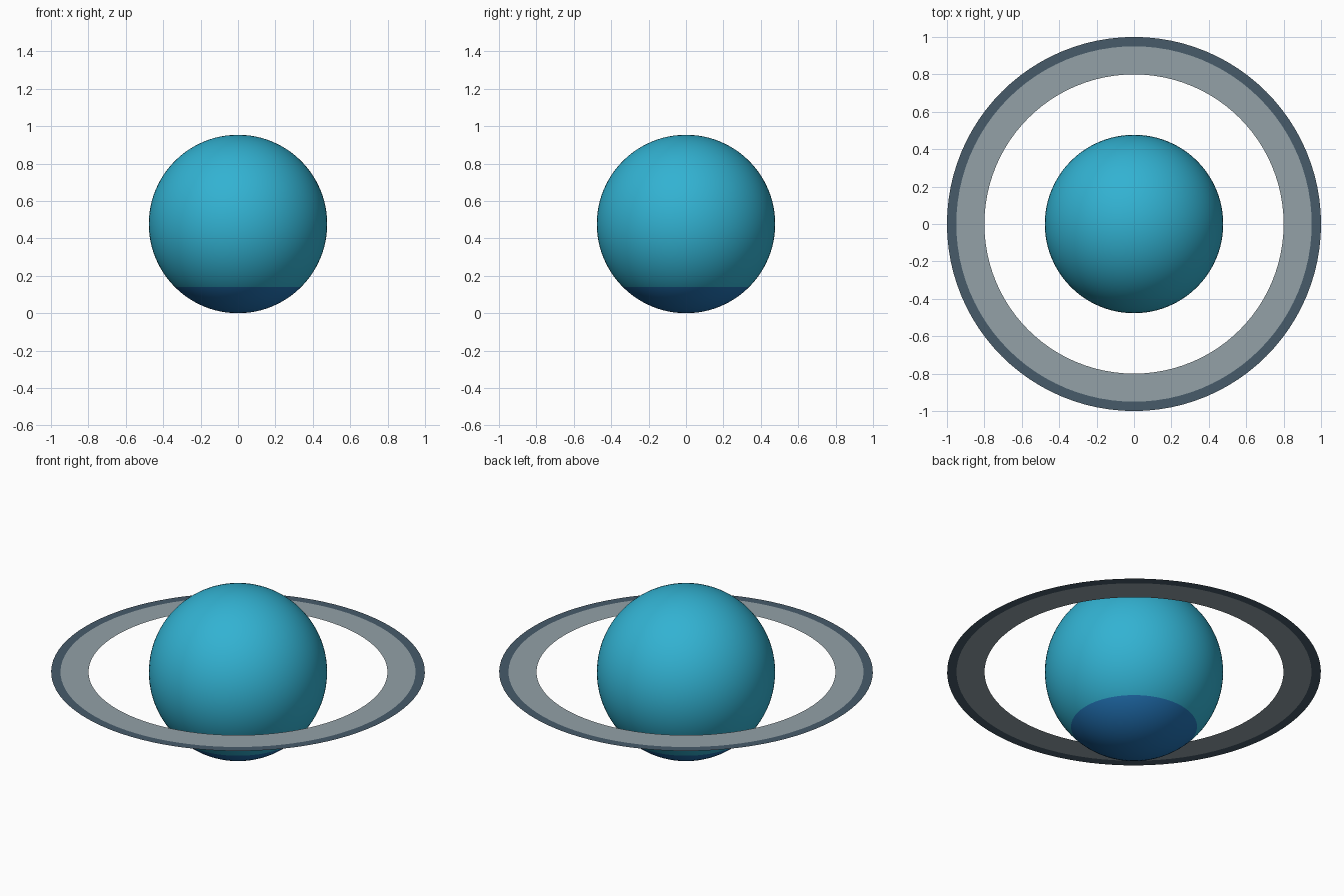
import bpy, bmesh, math

if "Cube" in bpy.data.objects:
    bpy.data.objects.remove(bpy.data.objects["Cube"])

R = 0.477          # planet radius, also the height of its centre
SIDES = 96


def material(name, rgb):
    def lin(c):
        c /= 255
        return c / 12.92 if c <= 0.04045 else ((c + 0.055) / 1.055) ** 2.4
    m = bpy.data.materials.new(name)
    m.diffuse_color = (*[lin(c) for c in rgb], 1)
    m.use_nodes = True
    m.node_tree.nodes["Principled BSDF"].inputs["Base Color"].default_value = m.diffuse_color
    return m


def add_object(name, bm, mats):
    me = bpy.data.meshes.new(name)
    bm.to_mesh(me)
    bm.free()
    for m in mats:
        me.materials.append(m)
    ob = bpy.data.objects.new(name, me)
    ob.location.z = R
    bpy.context.collection.objects.link(ob)
    return ob


teal = material("teal", (50, 178, 210))
blue = material("deep blue", (34, 115, 182))
pale = material("pale grey", (147, 161, 167))
slate = material("slate grey", (71, 91, 106))

# Planet: a smooth sphere whose lowest 45 degrees form a blue polar cap
bm = bmesh.new()
bmesh.ops.create_uvsphere(bm, u_segments=SIDES, v_segments=48, radius=R)
for f in bm.faces:
    f.smooth = True
    f.material_index = int(f.calc_center_median().z < -R * math.cos(math.pi / 4))
add_object("planet", bm, [teal, blue])

# Flat ring: a pale inner band and a thin slate outer band, one sheet thick
bm = bmesh.new()
loops = []
for r in (0.80, 0.95, 1.00):
    loops.append([bm.verts.new((r * math.cos(a), r * math.sin(a), 0))
                  for a in (2 * math.pi * i / SIDES for i in range(SIDES))])
for band in range(2):
    inner, outer = loops[band], loops[band + 1]
    for i in range(SIDES):
        j = (i + 1) % SIDES
        f = bm.faces.new((inner[i], outer[i], outer[j], inner[j]))
        f.material_index = band
add_object("ring", bm, [pale, slate])
